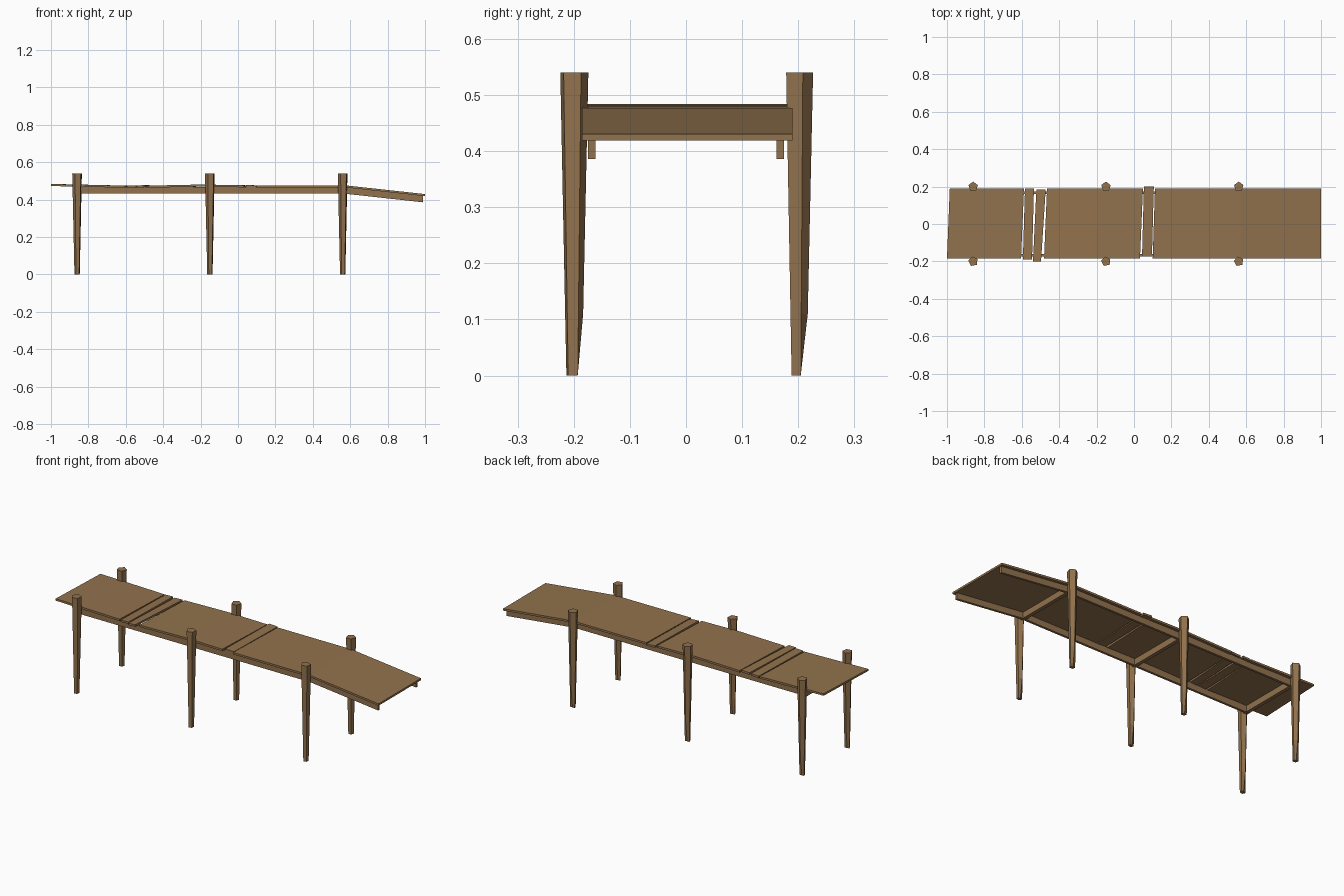
import bpy, math

if "Cube" in bpy.data.objects:
    bpy.data.objects.remove(bpy.data.objects["Cube"])

wood = bpy.data.materials.new("weathered_wood")
wood.diffuse_color = (0.29, 0.17, 0.075, 1)
wood.use_nodes = True
wood.node_tree.nodes["Principled BSDF"].inputs["Base Color"].default_value = wood.diffuse_color


def make(name, verts, faces):
    mesh = bpy.data.meshes.new(name)
    mesh.from_pydata(verts, [], faces)
    mesh.materials.append(wood)
    obj = bpy.data.objects.new(name, mesh)
    bpy.context.collection.objects.link(obj)
    return obj


def loft(name, rings):
    """Closed solid through rings of equal point count."""
    n = len(rings[0])
    verts = [p for r in rings for p in r]
    faces = [tuple(range(n))[::-1], tuple(range(len(verts) - n, len(verts)))]
    for k in range(len(rings) - 1):
        for i in range(n):
            a, b = k * n + i, k * n + (i + 1) % n
            faces.append((a, b, b + n, a + n))
    return make(name, verts, faces)


def panel(name, stations, y0=-0.185, y1=0.19, t=0.011):
    """Deck slab; each station is (x at front, x at back, top height)."""
    return loft(name, [[(xf, y0, z - t), (xb, y1, z - t), (xb, y1, z), (xf, y0, z)]
                       for xf, xb, z in stations])


# Five-sided tapered posts, with one corner broken in at the foot
def post(name, x, y, phase):
    rings = []
    for z, r, pull in ((0, 0.0145, 0.3), (0.11, 0.017, 1), (0.54, 0.0265, 1)):
        ring = []
        for i in range(5):
            a = math.radians(phase + 72 * i)
            s = r * (pull if i == 0 else 1)
            ring.append((x + s * math.cos(a), y + s * math.sin(a), z))
        rings.append(ring)
    loft(name, rings)


post_x = (-0.86, -0.15, 0.56)
for x, label in zip(post_x, ("left", "middle", "right")):
    post("front_post_" + label, x, -0.2, 101)
    post("back_post_" + label, x, 0.2, 90)
    # Cross beam joining each pair of posts
    panel("cross_beam_" + label, [(x - 0.01, x - 0.01, 0.467), (x + 0.01, x + 0.01, 0.467)],
          -0.19, 0.19, 0.034)

# Side stringers following the deck and its sagging end
for side, label in ((-1, "front"), (1, "back")):
    y = side * 0.168
    panel("stringer_" + label, [(-0.87, -0.87, 0.468), (0.57, 0.57, 0.468), (0.99, 0.99, 0.422)],
          y - 0.0065, y + 0.0065, 0.036)

# Deck panels
panel("deck_left", [(-1.0, -0.985, 0.484), (-0.604, -0.588, 0.475)])
panel("deck_middle", [(-0.481, -0.465, 0.475), (-0.2, -0.185, 0.481), (0.032, 0.048, 0.477)])
panel("deck_right", [(0.1, 0.112, 0.477), (0.57, 0.57, 0.477), (1.0, 1.0, 0.43)])

# Loose planks in the gaps
panel("loose_plank_1", [(-0.594, -0.583, 0.475), (-0.545, -0.535, 0.477)], -0.19, 0.19)
panel("loose_plank_2", [(-0.54, -0.522, 0.476), (-0.497, -0.472, 0.478)], -0.2, 0.185)
panel("loose_plank_3", [(0.043, 0.053, 0.479), (0.096, 0.106, 0.476)], -0.175, 0.2)
